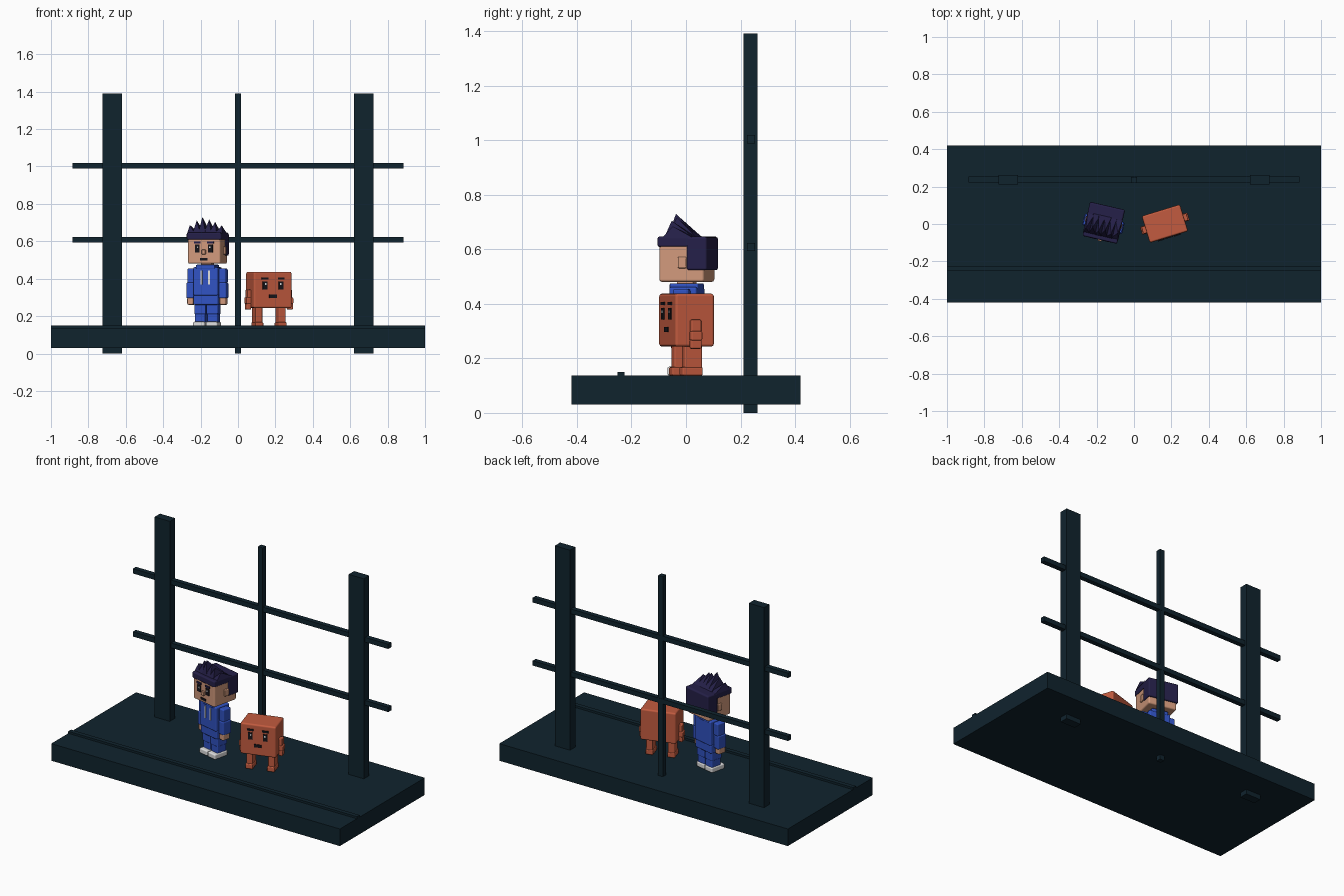
import bpy
from math import radians
from mathutils import Matrix, Vector

cube = bpy.data.objects.get("Cube")
if cube:
    bpy.data.objects.remove(cube, do_unlink=True)


def material(name, r, g, b):
    m = bpy.data.materials.new(name)
    m.use_nodes = True
    m.diffuse_color = (r, g, b, 1)
    m.node_tree.nodes["Principled BSDF"].inputs["Base Color"].default_value = (r, g, b, 1)
    return m


TEAL = material("dark teal", 0.005, 0.017, 0.027)
RED = material("brick red", 0.54, 0.105, 0.05)
BLUE = material("blue cloth", 0.03, 0.085, 0.54)
SKIN = material("skin", 0.64, 0.32, 0.2)
HAIR = material("dark indigo", 0.018, 0.014, 0.065)
WHITE = material("white", 0.75, 0.75, 0.75)
BLACK = material("black", 0.008, 0.007, 0.01)


def add_mesh(name, verts, faces, mat, frame):
    mesh = bpy.data.meshes.new(name)
    mesh.from_pydata(verts, [], faces)
    mesh.materials.append(mat)
    obj = bpy.data.objects.new(name, mesh)
    obj.matrix_world = frame
    bpy.context.collection.objects.link(obj)
    return obj


def box(name, mat, x, y, z, frame=Matrix(), bevel=0):
    """Box spanning the ranges x, y and z inside a turned frame."""
    verts = [(a, b, c) for a in x for b in y for c in z]
    faces = [(0, 1, 3, 2), (4, 6, 7, 5), (0, 4, 5, 1), (2, 3, 7, 6), (0, 2, 6, 4), (1, 5, 7, 3)]
    obj = add_mesh(name, verts, faces, mat, frame)
    if bevel:
        mod = obj.modifiers.new("rounded edges", 'BEVEL')
        mod.width = bevel
        mod.segments = 2
        for p in obj.data.polygons:
            p.use_smooth = True
        mod.harden_normals = True
    return obj


def pair(name, mat, x, y, z, frame, bevel=0):
    """Same box on the left (+x) and mirrored on the right."""
    box("left_" + name, mat, x, y, z, frame, bevel)
    box("right_" + name, mat, (-x[1], -x[0]), y, z, frame, bevel)


def standing_at(x, y, degrees):
    return Matrix.Translation((x, y, 0)) @ Matrix.Rotation(radians(degrees), 4, 'Z')


# Platform with raised strip
box("platform", TEAL, (-1, 1), (-.42, .42), (.03, .137))
box("platform_strip", TEAL, (-1, 1), (-.252, -.225), (.13, .15))

# Frame of posts and rails
pair("post", TEAL, (.62, .725), (.21, .263), (0, 1.39), Matrix())
box("middle_post", TEAL, (-.016, .016), (.22, .252), (0, 1.39))
for label, z in (("lower", .608), ("upper", 1.003)):
    box(label + "_rail", TEAL, (-.885, .885), (.223, .253), (z - .015, z + .015))

# Boy: legs, shoes and torso
boy = standing_at(-.163, .003, -13)
pair("shoe", WHITE, (.003, .067), (-.06, .04), (.137, .17), boy, .008)
pair("shin", BLUE, (.005, .062), (-.035, .035), (.165, .215), boy, .006)
pair("thigh", BLUE, (.002, .065), (-.038, .038), (.21, .27), boy, .006)
box("hips", BLUE, (-.068, .068), (-.048, .048), (.26, .315), boy, .008)
box("jacket", BLUE, (-.068, .068), (-.052, .052), (.31, .462), boy, .008)
box("collar", BLUE, (-.052, .052), (-.054, .054), (.452, .475), boy, .006)
box("neck", SKIN, (-.03, .03), (-.03, .03), (.46, .49), boy)
pair("jacket_stripe", WHITE, (.016, .026), (-.056, -.05), (.37, .445), boy)

# Boy: arms
pair("upper_arm", BLUE, (.066, .106), (-.03, .03), (.375, .455), boy, .008)
pair("forearm", BLUE, (.068, .11), (-.034, .03), (.295, .38), boy, .008)
pair("hand", SKIN, (.072, .106), (-.032, .022), (.26, .302), boy, .008)

# Boy: head and face
box("head", SKIN, (-.09, .09), (-.085, .085), (.48, .635), boy, .01)
pair("ear", SKIN, (.085, .1), (-.012, .02), (.53, .572), boy, .005)
box("nose", SKIN, (-.011, .011), (-.097, -.08), (.53, .556), boy, .004)
pair("eye", BLACK, (.023, .049), (-.09, -.083), (.54, .582), boy)
pair("eye_glint", WHITE, (.03, .038), (-.091, -.085), (.563, .573), boy)
pair("eyebrow", HAIR, (.018, .054), (-.091, -.083), (.588, .6), boy)
box("mouth", BLACK, (-.02, .02), (-.09, -.083), (.497, .511), boy)

# Boy: hair cap, back block and spikes
box("hair_cap", HAIR, (-.095, .095), (-.09, .094), (.608, .647), boy, .008)
box("hair_back", HAIR, (-.096, .096), (.02, .097), (.523, .645), boy, .008)
for i, height in enumerate((.045, .07, .088, .075, .062, .042)):
    x = (i - 2.5) * .03
    base = [(x - .021, -.07, 0), (x + .021, -.07, 0), (x + .021, .045, 0), (x - .021, .045, 0)]
    tip = (x * 1.15, -.045 + .012 * (i % 2), height)
    add_mesh("hair_spike", [Vector(v) + Vector((0, 0, .642)) for v in base + [tip]],
             [(3, 2, 1, 0), (0, 1, 4), (1, 2, 4), (2, 3, 4), (3, 0, 4)], HAIR, boy)

# Block creature: body, legs and arms
block = standing_at(.165, .002, 17)
box("block_body", RED, (-.107, .107), (-.075, .075), (.243, .437), block, .01)
pair("block_foot", RED, (.042, .088), (-.042, .037), (.137, .168), block, .006)
pair("block_leg", RED, (.045, .085), (-.033, .035), (.163, .25), block, .006)
pair("block_shoulder", RED, (.1, .126), (-.02, .02), (.295, .342), block, .006)
pair("block_forearm", RED, (.102, .132), (-.022, .022), (.265, .3), block, .006)
pair("block_hand", RED, (.104, .13), (-.022, .02), (.235, .268), block, .006)

# Block creature: face
pair("block_eye", BLACK, (.031, .058), (-.08, -.073), (.342, .385), block)
pair("block_eye_glint", WHITE, (.038, .046), (-.081, -.075), (.366, .376), block)
pair("block_eyebrow", BLACK, (.027, .063), (-.081, -.073), (.396, .407), block)
box("block_mouth", BLACK, (-.021, .021), (-.08, -.073), (.297, .315), block)
